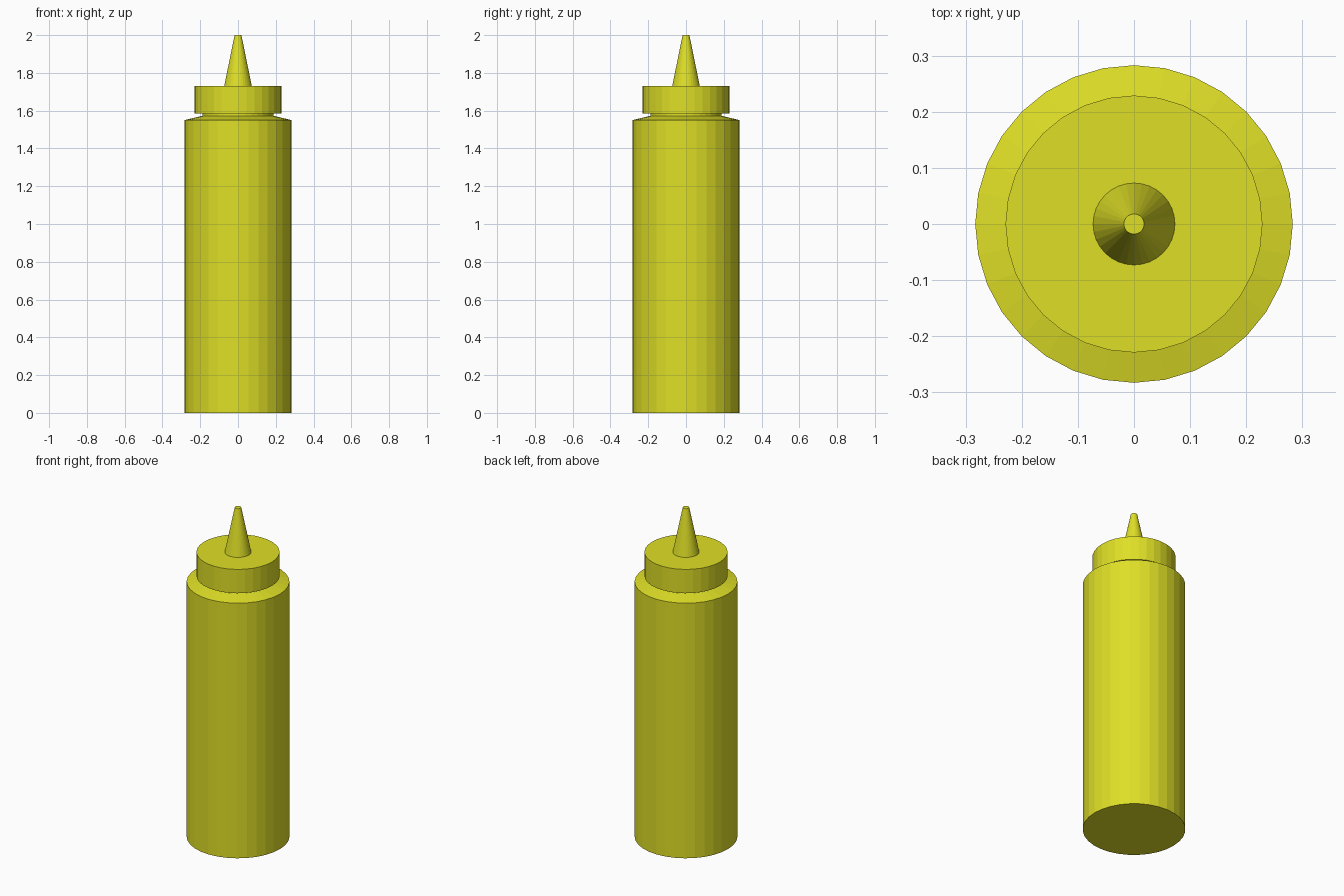
import bpy
import bmesh
from math import cos, sin, tau

if "Cube" in bpy.data.objects:
    bpy.data.objects.remove(bpy.data.objects["Cube"])

SIDES = 32

mat = bpy.data.materials.new("yellow_plastic")
mat.diffuse_color = (0.74, 0.74, 0.02, 1)
mat.use_nodes = True
mat.node_tree.nodes["Principled BSDF"].inputs["Base Color"].default_value = mat.diffuse_color


def lathe(name, profile):
    """Revolve (radius, z) points, bottom to top, into a closed flat-shaded solid."""
    bm = bmesh.new()
    rings = [[bm.verts.new((r * cos(tau * i / SIDES), r * sin(tau * i / SIDES), z))
              for i in range(SIDES)] for r, z in profile]
    for low, high in zip(rings, rings[1:]):
        for i in range(SIDES):
            j = (i + 1) % SIDES
            bm.faces.new((low[i], low[j], high[j], high[i]))
    bm.faces.new(rings[0][::-1])
    bm.faces.new(rings[-1])
    mesh = bpy.data.meshes.new(name)
    bm.to_mesh(mesh)
    bm.free()
    mesh.materials.append(mat)
    obj = bpy.data.objects.new(name, mesh)
    bpy.context.collection.objects.link(obj)
    return obj


# Squeeze bottle body with sloped shoulder and short neck
lathe("bottle_body", [(0.283, 0), (0.283, 1.55), (0.187, 1.573), (0.187, 1.585)])

# Screw cap
lathe("cap", [(0.229, 1.585), (0.229, 1.73)])

# Tapered nozzle
lathe("nozzle", [(0.073, 1.73), (0.018, 2.0)])
